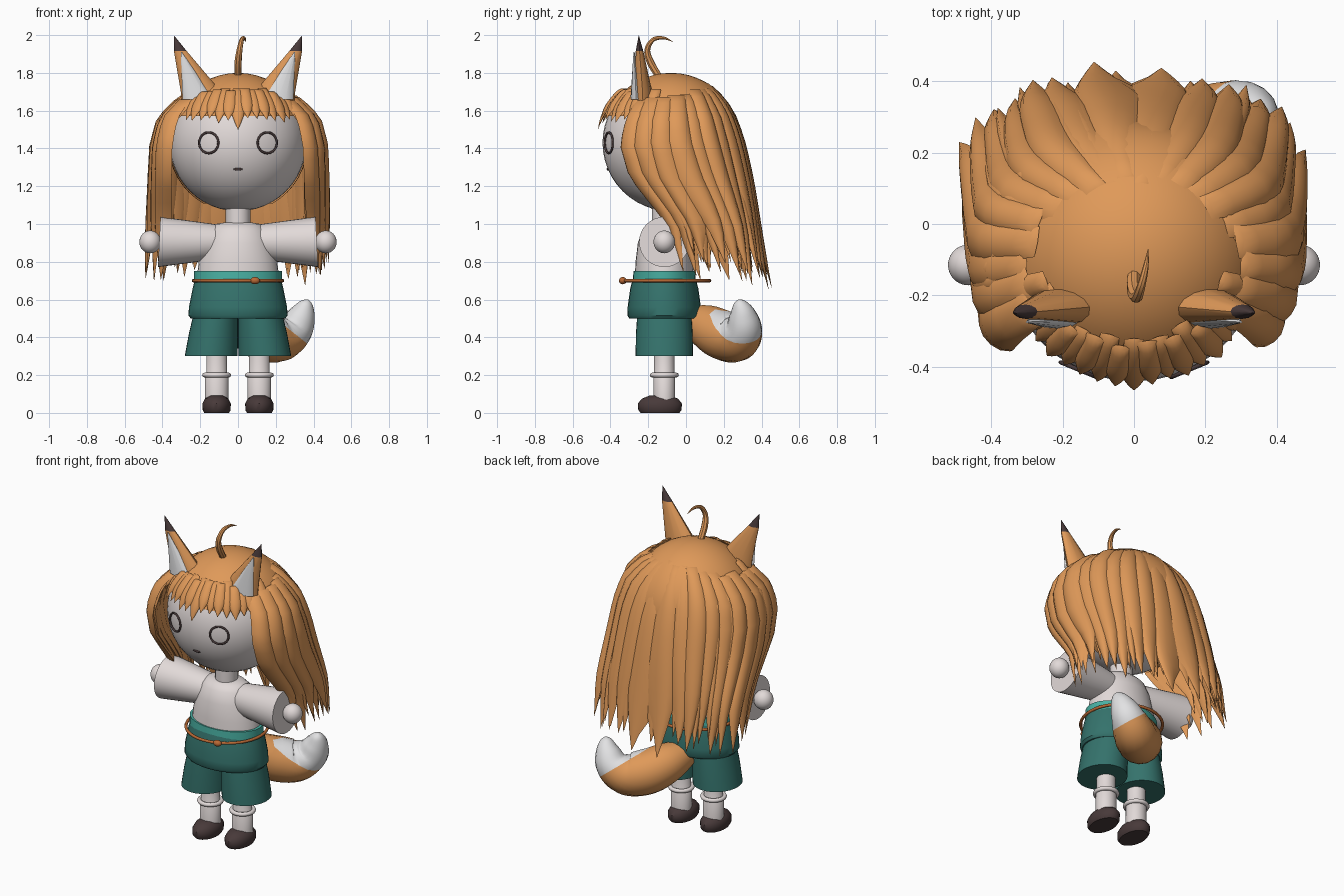
import bpy, bmesh, random
from math import sin, cos, pi, radians, acos, copysign
from mathutils import Vector

random.seed(4)
if "Cube" in bpy.data.objects:
    bpy.data.objects.remove(bpy.data.objects["Cube"])


def material(name, r, g, b):
    m = bpy.data.materials.new(name)
    m.use_nodes = True
    m.diffuse_color = (r, g, b, 1)
    node = m.node_tree.nodes["Principled BSDF"]
    node.inputs["Base Color"].default_value = (r, g, b, 1)
    node.inputs["Roughness"].default_value = 0.8
    return m


FUR = material("orange fur", .74, .32, .10)
PALE = material("pale skin", .76, .70, .69)
WHITE = material("white fur", .76, .76, .77)
GREEN = material("dark green cloth", .035, .17, .15)
TEAL = material("teal band", .065, .43, .36)
BROWN = material("dark brown", .065, .042, .042)
CORD = material("rust cord", .48, .14, .035)


def finish(bm, name, mats, cut=None, angle=40):
    """Turn a bmesh into a shaded object; cut = (point, normal) starts the second colour."""
    bmesh.ops.recalc_face_normals(bm, faces=bm.faces)
    if cut:
        point, normal = Vector(cut[0]), Vector(cut[1])
        bmesh.ops.bisect_plane(bm, geom=bm.verts[:] + bm.edges[:] + bm.faces[:],
                               plane_co=point, plane_no=normal)
        for f in bm.faces:
            f.material_index = int((f.calc_center_median() - point).dot(normal) > 0)
    me = bpy.data.meshes.new(name)
    bm.to_mesh(me)
    bm.free()
    ob = bpy.data.objects.new(name, me)
    bpy.context.collection.objects.link(ob)
    for m in mats:
        me.materials.append(m)
    bpy.ops.object.select_all(action='DESELECT')
    ob.select_set(True)
    bpy.context.view_layer.objects.active = ob
    bpy.ops.object.shade_smooth_by_angle(angle=radians(angle))


def loft(bm, rings):
    """Skin a list of equal point rings and cap both ends."""
    vs = [[bm.verts.new(p) for p in ring] for ring in rings]
    n = len(vs[0])
    for a, b in zip(vs, vs[1:]):
        for i in range(n):
            j = (i + 1) % n
            bm.faces.new((a[i], a[j], b[j], b[i]))
    bm.faces.new(vs[0])
    bm.faces.new(vs[-1])


def oval(x, y, z, rx, ry, n=32):
    return [(x + rx * cos(2 * pi * i / n), y + ry * sin(2 * pi * i / n), z) for i in range(n)]


def stack(name, rows, mats, cut=None, n=32):
    """Horizontal ovals (x, y, z, rx, ry) stacked into a solid."""
    bm = bmesh.new()
    loft(bm, [oval(*row, n) for row in rows])
    finish(bm, name, mats, cut)


def ball(name, centre, size, mat, keep=None):
    bm = bmesh.new()
    bmesh.ops.create_uvsphere(bm, u_segments=40, v_segments=24, radius=1)
    for v in bm.verts:
        v.co = Vector(a * s + c for a, s, c in zip(v.co, size, centre))
    if keep:
        drop = [f for f in bm.faces if not keep(f.calc_center_median())]
        bmesh.ops.delete(bm, geom=drop, context='FACES')
    finish(bm, name, [mat])


def ring(name, centre, radius, thick, mat, normal=(0, 0, 1)):
    bpy.ops.mesh.primitive_torus_add(major_segments=40, minor_segments=8, location=centre,
                                     major_radius=radius, minor_radius=thick,
                                     rotation=Vector(normal).to_track_quat('Z', 'Y').to_euler())
    ob = bpy.context.object
    ob.name = name
    ob.data.materials.append(mat)
    bpy.ops.object.shade_smooth_by_angle(angle=radians(60))


def tube(name, pts, mats, cut=None, steps=6, n=16):
    """Round tapered tube through (x, y, z, radius) points."""
    p = [Vector(q) for q in [pts[0]] + pts + [pts[-1]]]
    path = []
    for a, b, c, d in zip(p, p[1:], p[2:], p[3:]):
        for s in range(steps):
            t = s / steps
            path.append(b + (c - a) * (t / 2) + (2 * a - 5 * b + 4 * c - d) * (t * t / 2)
                        + (3 * b - a - 3 * c + d) * (t ** 3 / 2))
    path.append(p[-1])
    rings = []
    for i, q in enumerate(path):
        tan = (path[min(i + 1, len(path) - 1)] - path[max(i - 1, 0)]).to_3d().normalized()
        u = tan.cross(Vector((1, -.6, 0))).normalized()
        v = tan.cross(u)
        rings.append([q.to_3d() + max(q.w, .001) * (u * cos(2 * pi * k / n) + v * sin(2 * pi * k / n))
                      for k in range(n)])
    bm = bmesh.new()
    loft(bm, rings)
    finish(bm, name, mats, cut)


# Head and face
HY, HZ, HR = -.08, 1.43, .362
ball("head", (0, HY, HZ), (HR, HR, HR), PALE)
ball("mouth", (0, -.414, 1.29), (.025, .006, .007), BROWN)
ball("hair_cap", (0, HY, HZ), (.37, .37, .37), FUR,
     keep=lambda c: c.z > 1.59 or (c.y > -.12 and c.z > 1.12))

# Torso, waist and belt
CY = -.115
stack("neck", [(0, CY, .96, .065, .065), (0, CY, 1.12, .065, .065)], [PALE])
stack("torso", [(0, CY, .70, .22, .157), (0, CY, .80, .208, .152), (0, CY, .90, .18, .14),
                (0, CY, .97, .15, .115), (0, CY, 1.0, .12, .085), (0, CY, 1.01, .06, .05)], [PALE])
stack("waistband", [(0, CY, .66, .232, .17), (0, CY, .75, .232, .163)], [TEAL])
stack("tunic_skirt", [(0, CY, .50, .25, .185), (0, CY, .515, .262, .195), (0, CY, .56, .26, .194),
                      (0, CY, .66, .24, .18), (0, CY, .712, .226, .166)], [GREEN])
ring("belt_cord", (0, -.111, .70), .236, .009, CORD)
ball("belt_knot", (.09, -.335, .70), (.026, .02, .019), CORD)

# Paired limbs, eyes and ears
for side, s in (("left", 1), ("right", -1)):
    stack(side + "_short_leg", [(s * .142, CY, .30, .14, .152), (s * .13, CY, .42, .13, .15),
                                (s * .118, CY, .52, .118, .143)], [GREEN])
    stack(side + "_leg", [(s * .113, CY, .05, .062, .058), (s * .113, CY, .19, .062, .058),
                          (s * .113, CY, .20, .055, .054), (s * .113, CY, .36, .055, .054)], [PALE])
    ring(side + "_sock_cuff", (s * .113, CY, .20), .064, .013, PALE)
    stack(side + "_shoe", [(s * .113, -.138, z, rx, rx * 1.55) for z, rx in
                           ((0, .066), (.015, .074), (.05, .075), (.075, .062), (.092, .035))], [BROWN])
    # Flared sleeve along x
    bm = bmesh.new()
    loft(bm, [[(s * (x - .05 * b), CY + a, .905 + b) for a, b, _ in oval(0, 0, 0, r, r)]
              for x, r in ((.08, .085), (.14, .096), (.28, .115), (.417, .133))])
    finish(bm, side + "_sleeve", [PALE])
    ball(side + "_hand", (s * .465, CY, .905), (.057, .057, .06), PALE)
    look = Vector((s * .155, -.325, 0))
    ring(side + "_eye", Vector((0, HY - .004, HZ)) + look, .055, .006, BROWN, (s * .14, -.34, 0))
    stack(side + "_ear", [(s * .165, -.228, 1.62, .13, .056), (s * .196, -.23, 1.70, .107, .051),
                          (s * .305, -.246, 1.915, .034, .02), (s * .339, -.25, 1.997, .001, .001)],
          [FUR, BROWN], ((0, 0, 1.915), (0, 0, 1)), 12)
    stack(side + "_inner_ear", [(s * .21, -.264, 1.66, .084, .03),
                                (s * .3, -.275, 1.91, .003, .003)], [WHITE], None, 12)

# Tail with a white end
tube("tail", [(0, 0, .49, .08), (.05, .11, .455, .118), (.13, .20, .41, .133), (.225, .27, .395, .123),
              (.30, .305, .445, .1), (.34, .30, .52, .072), (.362, .285, .58, .035),
              (.368, .28, .60, .004)], [FUR, WHITE], ((.318, .3, .405), (.62, 0, .78)))

# Curled hair sprig
tube("hair_sprig", [(0, -.13, 1.76, .018), (0, -.185, 1.85, .02), (.008, -.205, 1.92, .016),
                    (.02, -.175, 1.975, .012), (.033, -.12, 1.985, .008), (.04, -.07, 1.965, .001)],
     [FUR], n=8)

# Hair silhouette: height, half width, front edge and back edge
SHAPE = [(1.745, .20, -.20, .13), (1.67, .325, -.27, .20), (1.56, .425, -.33, .265),
         (1.42, .462, -.36, .31), (1.25, .468, -.31, .345), (1.0, .47, -.11, .38),
         (.60, .475, 0, .45)]


def long_point(phi, z, off):
    """Point on the hair envelope, whose back grows squarer towards the tips."""
    for hi, lo in zip(SHAPE, SHAPE[1:]):
        if z >= lo[0]:
            break
    f = (hi[0] - z) / (hi[0] - lo[0])
    wide, front, back = (hi[k] + (lo[k] - hi[k]) * f for k in (1, 2, 3))
    half = (back - front) / (1 + cos(radians(54)))
    e = 1 - .28 * min(1, (1.745 - z) / .8) if cos(phi) < 0 else 1
    sx, cy = (copysign(abs(v) ** e, v) for v in (sin(phi), cos(phi)))
    return ((wide + off) * sx, back - half - (half + off) * cy, z)


def fringe_point(phi, z, off):
    r = .375 + .06 * (1.745 - z) + off
    p = acos(min(1, (z - HZ) / r))
    return (r * sin(p) * sin(phi), HY - r * sin(p) * cos(phi), z)


def lock(bm, point, phi, width, top, end, lift, thick, taper, drift=0, flare=0, steps=14):
    """One rounded lock of hair narrowing to a point."""
    rings = []
    for i in range(steps + 1):
        t = i / steps
        z = top + (end - top) * t ** 1.25
        k = 1 if t < taper else max(.02, 1 - ((t - taper) / (1 - taper)) ** 1.4)
        h = thick * k * min(1, .5 + 4 * t)
        rings.append([point(phi + drift * t * t + width * k * a, z, lift + flare * t ** 3 + h * b)
                      for a, b in ((-1, -.5), (-.75, .3), (-.4, .8), (0, 1), (.4, .8), (.75, .3),
                                   (1, -.5), (0, -1))])
    loft(bm, rings)


# Long hair in a broad outer layer and a finer inner layer
for name, count, width, lift, drop in (("long_hair_outer", 20, 9.5, -.016, 0),
                                       ("long_hair_inner", 38, 6, -.035, .05)):
    bm = bmesh.new()
    for i in range(count):
        phi = radians(62 + 236 * i / (count - 1))
        rear = max(0, -cos(phi))
        lock(bm, long_point, phi, radians(width * random.uniform(.95, 1.1)),
             1.665 + .07 * rear + random.uniform(-.01, .01) - drop / 2,
             .76 - .06 * rear + drop + random.uniform(-.06, .06),
             lift + random.uniform(-.006, .012), .024, random.uniform(.66, .76),
             radians(random.uniform(-3, 3)), random.uniform(-.01, .035))
    finish(bm, name, [FUR], angle=60)

# Fringe with a longer centre lock
bm = bmesh.new()
for i in range(-9, 10):
    end = 1.50 if i == 0 else random.uniform(1.52, 1.565)
    lock(bm, fringe_point, radians(i * 8), radians(6.4), 1.70 + random.uniform(0, .02), end,
         .003 + .007 * (i % 2), .011, .55, steps=8)
finish(bm, "fringe", [FUR], angle=60)
